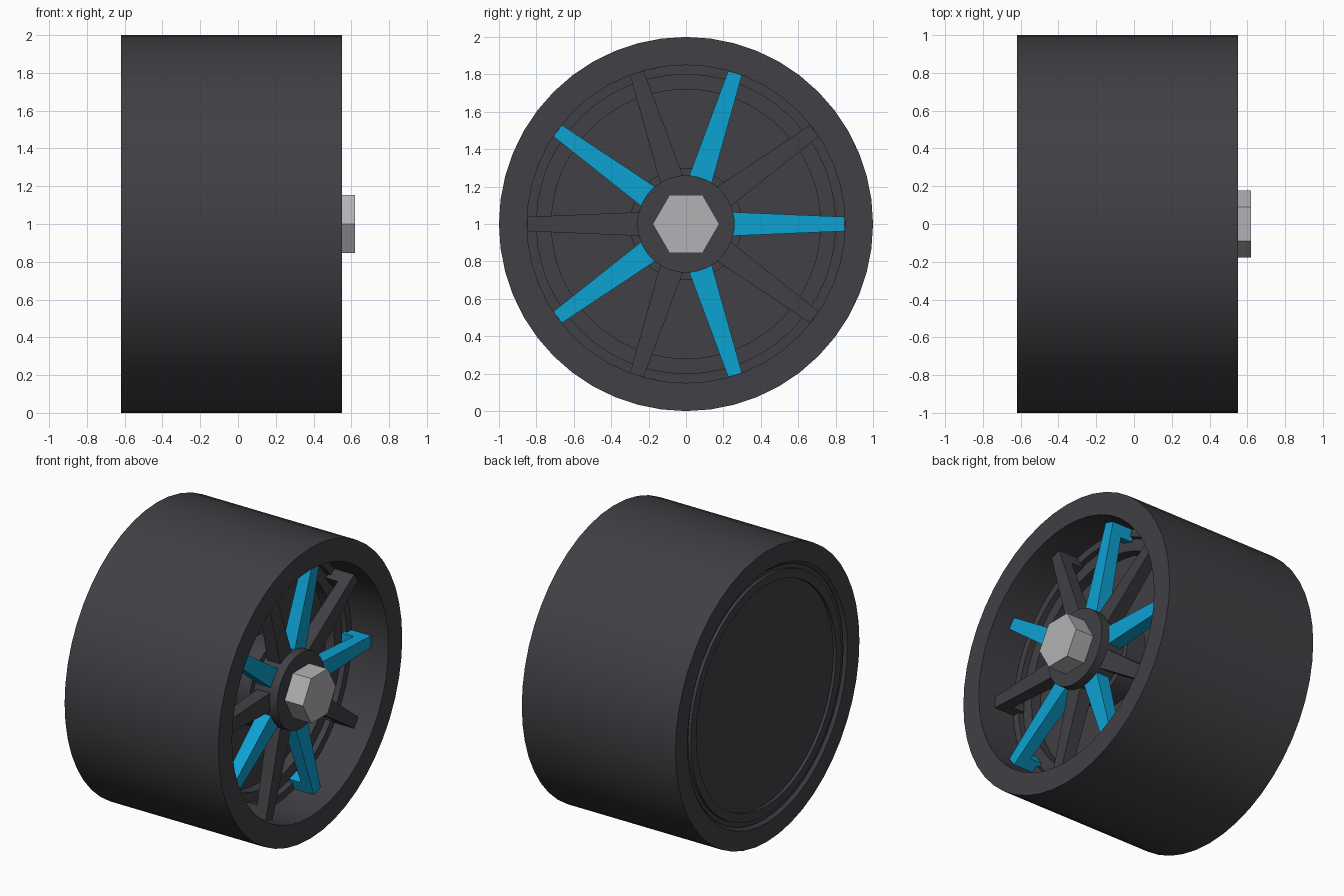
import bpy, bmesh, math
from mathutils import Matrix, Vector

if "Cube" in bpy.data.objects:
    bpy.data.objects.remove(bpy.data.objects["Cube"])

CENTRE = Vector((0, 0, 1))


def material(name, colour):
    mat = bpy.data.materials.new(name)
    mat.use_nodes = True
    mat.diffuse_color = (*colour, 1)
    mat.node_tree.nodes["Principled BSDF"].inputs["Base Color"].default_value = (*colour, 1)
    return mat


dark = material("charcoal rubber", (0.052, 0.050, 0.058))
blue = material("bright blue", (0.004, 0.36, 0.65))
steel = material("light steel", (0.45, 0.45, 0.47))


def finish(name, bm, mat, smooth=False):
    bmesh.ops.recalc_face_normals(bm, faces=bm.faces)
    mesh = bpy.data.meshes.new(name)
    bm.to_mesh(mesh)
    bm.free()
    mesh.materials.append(mat)
    obj = bpy.data.objects.new(name, mesh)
    obj.location = CENTRE
    bpy.context.collection.objects.link(obj)
    if smooth:
        bpy.ops.object.select_all(action="DESELECT")
        obj.select_set(True)
        bpy.context.view_layer.objects.active = obj
        bpy.ops.object.shade_smooth_by_angle(angle=math.radians(30))
    return obj


def lathe(name, profile, mat, sides=48, smooth=True):
    """Turn a list of (x, radius) points around the axle."""
    bm = bmesh.new()
    verts = [bm.verts.new((x, r, 0)) for x, r in profile]
    edges = [bm.edges.new(pair) for pair in zip(verts, verts[1:])]
    bmesh.ops.spin(bm, geom=verts + edges, axis=(1, 0, 0), cent=(0, 0, 0),
                   angle=math.tau, steps=sides)
    bmesh.ops.remove_doubles(bm, verts=bm.verts, dist=0.0005)
    return finish(name, bm, mat, smooth)


def spoke(name, angle, mat):
    """Tapered bar with a hooked tip that reaches back to the rim ledge."""
    outline = [(0.42, 0.2), (0.42, 0.848), (0.25, 0.848),
               (0.25, 0.77), (0.34, 0.77), (0.32, 0.2)]
    bm = bmesh.new()
    sides = []
    for sign in (-1, 1):
        half = lambda r: sign * (0.074 - 0.042 * r)
        sides.append([bm.verts.new((x, r, half(r))) for x, r in outline])
        bm.faces.new(sides[-1])
    count = len(outline)
    for i in range(count):
        j = (i + 1) % count
        bm.faces.new((sides[0][i], sides[0][j], sides[1][j], sides[1][i]))
    bm.transform(Matrix.Rotation(angle, 4, "X"))
    finish(name, bm, mat)


# Tyre with a closed, shallow stepped back and a deep stepped front recess
lathe("tyre", [(-0.60, 0.85), (-0.62, 0.87), (-0.62, 1), (0.55, 1),
               (0.55, 0.85), (0.25, 0.85)], dark)
lathe("front_rim", [(0.27, 0.85), (0.27, 0.80), (0.23, 0.80), (0.23, 0.72),
                    (0.16, 0.72), (0.16, 0)], dark)
lathe("back_cap", [(-0.59, 0.88), (-0.59, 0.82), (-0.61, 0.82), (-0.61, 0.76),
                   (-0.59, 0.76), (-0.59, 0)], dark)

# Hub disc on a wider flange
lathe("hub", [(0.30, 0.26), (0.48, 0.26), (0.48, 0)], dark)
lathe("hub_flange", [(0.16, 0.30), (0.30, 0.30), (0.30, 0)], dark)

# Ten spokes, alternating colours
for i in range(10):
    spoke(f"spoke_{i + 1}", i * math.tau / 10, dark if i % 2 else blue)

# Six-sided axle nut
lathe("axle_nut", [(0.44, 0.178), (0.62, 0.178), (0.62, 0)], steel, sides=6, smooth=False)
